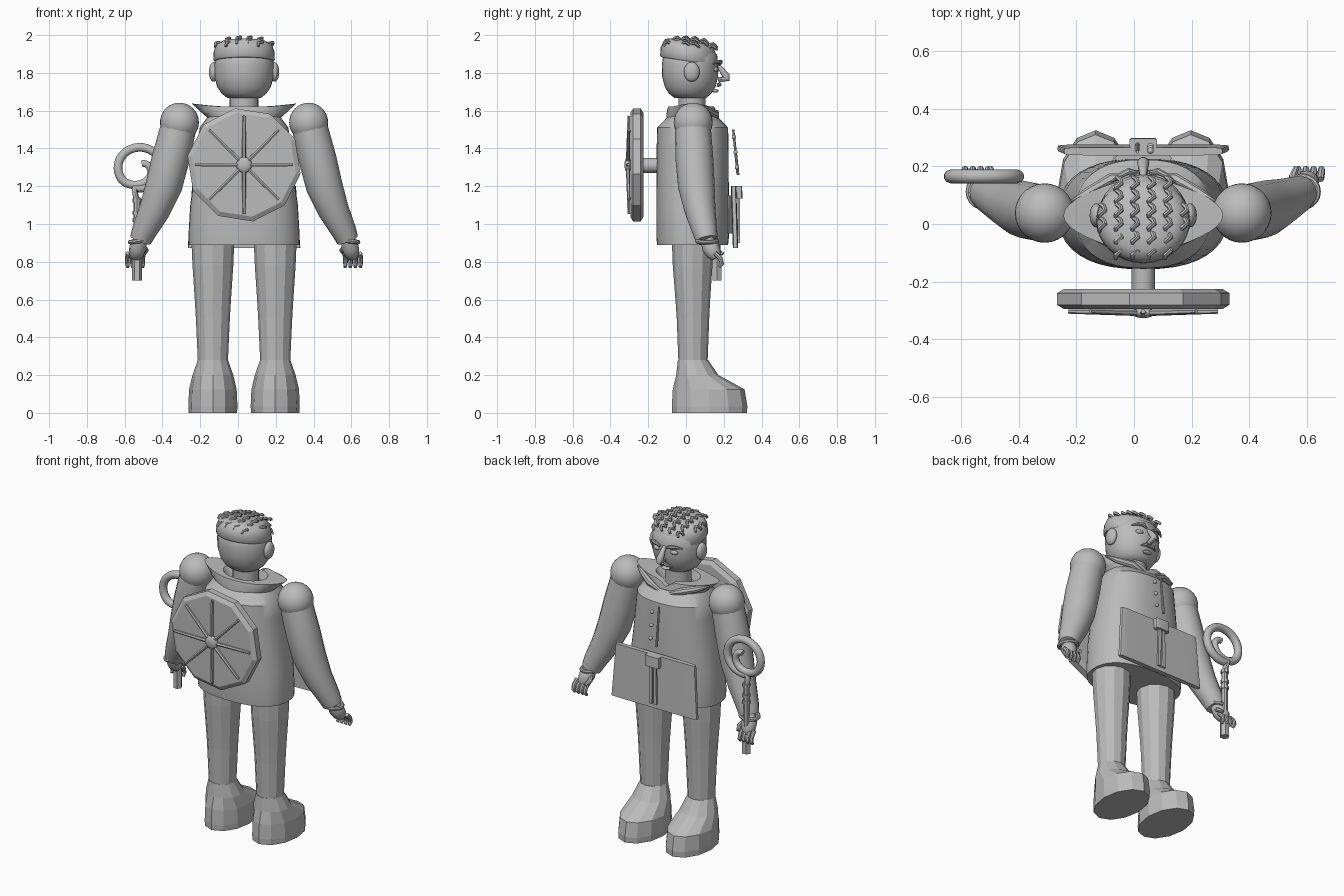
import bpy, bmesh, math
from mathutils import Vector

if "Cube" in bpy.data.objects:
    bpy.data.objects.remove(bpy.data.objects["Cube"])

CX = 0.032          # body centre line
GREY = bpy.data.materials.new("plain_grey")
GREY.diffuse_color = (0.5, 0.5, 0.5, 1)
GREY.use_nodes = True
GREY.node_tree.nodes["Principled BSDF"].inputs["Base Color"].default_value = GREY.diffuse_color


def finish(name, me, smooth=35):
    me.materials.clear()
    me.materials.append(GREY)
    if smooth:
        me.shade_smooth()
        me.set_sharp_from_angle(angle=math.radians(smooth))
    ob = bpy.data.objects.new(name, me)
    bpy.context.collection.objects.link(ob)
    return ob


def spow(v, e):
    return math.copysign(abs(v) ** e, v)


def loft(name, rings, n=32, p=2.0, smooth=35, tilt=0.0, turn=0.0, closed=False):
    """Skin stacked rings (cx, cy, z, rx, ry); p above 2 squares the section."""
    bm = bmesh.new()
    loops = []
    for cx, cy, z, rx, ry in rings:
        loop = []
        for i in range(n):
            a = 2 * math.pi * i / n + turn
            y = ry * spow(math.sin(a), 2 / p)
            loop.append(bm.verts.new((cx + rx * spow(math.cos(a), 2 / p), cy + y, z + tilt * y)))
        loops.append(loop)
    pairs = list(zip(loops, loops[1:]))
    if closed:
        pairs.append((loops[-1], loops[0]))
    for a, b in pairs:
        for i in range(n):
            j = (i + 1) % n
            bm.faces.new((a[i], a[j], b[j], b[i]))
    if not closed:
        bm.faces.new(loops[0])
        bm.faces.new(loops[-1])
    bmesh.ops.recalc_face_normals(bm, faces=bm.faces)
    me = bpy.data.meshes.new(name)
    bm.to_mesh(me)
    bm.free()
    return finish(name, me, smooth)


def tube(name, pts, res=3, cyclic=False, smooth=40):
    """Swept round tube through points (x, y, z, radius)."""
    cu = bpy.data.curves.new(name, 'CURVE')
    cu.dimensions = '3D'
    cu.bevel_depth = 1.0
    cu.bevel_resolution = res
    cu.use_fill_caps = True
    sp = cu.splines.new('POLY')
    sp.points.add(len(pts) - 1)
    for q, (x, y, z, r) in zip(sp.points, pts):
        q.co = (x, y, z, 1)
        q.radius = r
    sp.use_cyclic_u = cyclic
    tmp = bpy.data.objects.new(name + "_path", cu)
    bpy.context.collection.objects.link(tmp)
    dg = bpy.context.evaluated_depsgraph_get()
    me = bpy.data.meshes.new_from_object(tmp.evaluated_get(dg))
    bpy.data.objects.remove(tmp)
    return finish(name, me, smooth)


def ball(name, loc, size, seg=20):
    bm = bmesh.new()
    bmesh.ops.create_uvsphere(bm, u_segments=seg, v_segments=seg // 2 + 2, radius=1)
    for v in bm.verts:
        v.co = Vector(loc) + Vector([c * s for c, s in zip(v.co, size)])
    me = bpy.data.meshes.new(name)
    bm.to_mesh(me)
    bm.free()
    return finish(name, me, 60)


# Torso, neck and head
loft("coat", [(CX, .035, .89, .293, .188), (CX, .035, .93, .295, .192), (CX, .035, 1.1, .285, .192),
              (CX, .035, 1.28, .26, .191), (CX, .035, 1.42, .245, .19), (CX, .035, 1.51, .235, .188),
              (CX, .035, 1.57, .19, .13)], n=40, p=2.4)
loft("neck", [(CX, .032, 1.55, .076, .072), (CX, .032, 1.70, .076, .072)], n=24)
loft("head", [(CX, .022, 1.668, .09, .085), (CX, .022, 1.69, .118, .112), (CX, .022, 1.725, .142, .134),
              (CX, .022, 1.78, .157, .148), (CX, .022, 1.84, .158, .15), (CX, .022, 1.90, .15, .142),
              (CX, .022, 1.93, .12, .11)], smooth=50)
loft("hair_cap", [(CX, .012, 1.862, .157, .144), (CX, .012, 1.87, .163, .149), (CX, .012, 1.915, .16, .146),
                  (CX, .015, 1.948, .148, .134), (CX, .015, 1.966, .115, .105), (CX, .015, 1.974, .06, .055)],
     smooth=50, tilt=-.15)

# Wavy curls in rows over the crown
for col in range(6):
    for row in range(6):
        x0, y0 = (col - 2.5) * .057, -.115 + row * .047
        d2 = x0 * x0 + (y0 + .005) ** 2
        if d2 > .152 ** 2:
            continue
        z0 = 1.98 - 1.7 * max(0, d2 - .004) - .12 * max(0, y0)
        tube("curl", [(CX + x0 - .01, y0 - .004, z0 - .012, .008), (CX + x0 - .008, y0 + .008, z0 + .006, .009),
                      (CX + x0 + .010, y0 + .022, z0 + .01, .009), (CX + x0 + .006, y0 + .034, z0, .009),
                      (CX + x0 - .008, y0 + .044, z0 - .01, .007)], res=1)

# Nose and mouth
tube("nose", [(CX, .155, 1.85, .010), (CX, .178, 1.83, .013), (CX, .212, 1.785, .021),
              (CX, .215, 1.77, .021), (CX, .17, 1.762, .014)])
ball("lower_lip", (CX, .155, 1.705, ), (.03, .018, .010), 12)

# Collar: flaring ring that rises to points at the sides
collar = loft("collar", [(CX, .03, 1.555, .185, .135), (CX, .03, 1.59, .225, .132), (CX, .03, 1.622, .225, .125),
                         (CX, .03, 1.622, .14, .095), (CX, .03, 1.57, .1, .08)], n=40, closed=True)
for v in collar.data.vertices:
    dx, dy = v.co.x - CX, v.co.y - .03
    if abs(dx) > .12:
        k = (abs(dx) - .12) / .105
        if v.co.z > 1.6:
            v.co.x += math.copysign(.052 * k * k, dx)
            v.co.z += .016 * k * k
    if abs(dx) < .05 and dy > .06:      # open dip at the throat
        v.co.z -= .035 * (1 - abs(dx) / .05)

for s, side in ((-1, "left"), (1, "right")):
    def X(d):
        return CX + s * d

    # Lapel
    tube(side + "_lapel", [(X(.03), .165, 1.555, .010), (X(.11), .155, 1.585, .022),
                           (X(.19), .11, 1.605, .018), (X(.25), .08, 1.625, .004)], res=2)

    # Face
    ball(side + "_ear", (X(.162), .03, 1.805), (.024, .042, .052))
    tube(side + "_eyebrow", [(X(.022), .178, 1.845, .006), (X(.05), .183, 1.858, .012),
                             (X(.08), .168, 1.858, .010), (X(.112), .145, 1.848, .003)], res=2)
    ball(side + "_eye", (X(.056), .155, 1.818), (.028, .016, .014), 12)
    tube(side + "_moustache", [(X(0), .172, 1.738, .009), (X(.025), .178, 1.738, .011),
                               (X(.055), .165, 1.728, .003)], res=2)

    # Sleeve, shoulder cap, cuff
    tube(side + "_sleeve", [(X(.335), .038, 1.56, .09), (X(.355), .038, 1.48, .096), (X(.39), .045, 1.34, .1),
                            (X(.425), .055, 1.2, .097), (X(.475), .075, 1.07, .082),
                            (X(.53), .1, .96, .066), (X(.548), .11, .915, .058)], res=6, smooth=50)
    ball(side + "_shoulder", (X(.342), .038, 1.538), (.103, .103, .104), 28)
    ring = [(X(.552) + .052 * math.cos(a), .112 + .052 * math.sin(a), .91 - s * .006 * math.cos(a), .012)
            for a in [2 * math.pi * i / 20 for i in range(20)]]
    tube(side + "_cuff", ring, res=2, cyclic=True)

    # Hand with curled fingers and thumb
    tube(side + "_hand", [(X(.552), .112, .915, .036), (X(.562), .13, .875, .046),
                          (X(.57), .15, .84, .04), (X(.572), .16, .82, .025)], res=4, smooth=60)
    for k in range(4):
        d = .533 + k * .027
        tube(side + "_finger", [(X(d), .155, .845, .013), (X(d + .004), .182, .818, .013),
                                (X(d + .004), .19, .79, .012), (X(d + .002), .175, .772, .009)], res=2)
    tube(side + "_thumb", [(X(.535), .13, .88, .014), (X(.518), .165, .86, .014), (X(.53), .195, .84, .010)], res=2)

    # Leg and boot, faceted
    lx = X(.165)
    loft(side + "_leg", [(lx, .035, .92, .114, .11), (lx, .035, .78, .108, .105), (lx, .036, .6, .096, .092),
                         (lx, .037, .5, .09, .086), (lx, .037, .26, .079, .077)], n=12, smooth=0)
    loft(side + "_boot", [(lx, .125, 0, .128, .198), (lx, .125, .035, .13, .2), (lx, .12, .125, .126, .19),
                          (lx, .06, .2, .108, .112), (lx, .037, .28, .08, .08)], n=12, smooth=0)

    # Hanging strap ends below the buckle
    loft(side + "_strap", [(X(.016), .28, .9, .012, .007), (X(.014), .28, 1.16, .011, .007)], n=8, p=4)

# Front apron pouch, buckle, coat fastening
loft("apron_pouch", [(CX, .262, .872, .298, .014), (CX, .252, 1.2, .275, .014)], n=24, p=7)
loft("buckle", [(CX, .282, 1.135, .048, .017), (CX, .28, 1.2, .048, .017)], n=16, p=6)
tube("coat_fastening", [(CX - .02, .25, 1.5, .006), (CX - .02, .275, 1.26, .008)], res=2)
for z in (1.3, 1.38, 1.46):
    ball("button", (CX + .025, .262 - (z - 1.38) * .1, z), (.012, .012, .012), 10)
loft("pouch_mount", [(CX, .228, .95, .1, .025), (CX, .228, 1.15, .1, .025)], n=12)

# Shield on the back: chamfered polygon slab
shield = loft("shield", [(0, 0, -.295, .278, .278), (0, 0, -.28, .303, .303), (0, 0, -.24, .303, .303),
                         (0, 0, -.225, .278, .278)], n=10, smooth=0, turn=math.radians(9))
for v in shield.data.vertices:
    x, z, y = v.co
    v.co = (CX - x, y, 1.313 + z)
shield.data.update()
bm = bmesh.new()
bm.from_mesh(shield.data)
bmesh.ops.recalc_face_normals(bm, faces=bm.faces)
bm.to_mesh(shield.data)
bm.free()
tube("shield_post", [(CX, -.23, 1.31, .04), (CX, -.12, 1.31, .04)], res=4)
ball("shield_boss", (CX, -.308, 1.313), (.042, .018, .042))
for i in range(8):
    c, n = math.cos(i * math.pi / 4), math.sin(i * math.pi / 4)
    tube("spoke", [(CX + .02 * c, -.308, 1.313 + .02 * n, .011),
                   (CX + .26 * c, -.303, 1.313 + .26 * n, .008)], res=1)

# Crook staff held in the left hand
SX, SY = -.535, .165
tube("staff_grip", [(SX, SY, .70, .027), (SX, SY, .82, .027)], res=1)
tube("staff_shaft", [(SX, SY, .80, .018), (SX, SY, 1.14, .018)], res=2)
for z in (1.02, 1.06, 1.125):
    tube("staff_band", [(SX, SY, z - .01, .024), (SX, SY, z + .01, .024)], res=2)
hook = [(SX, SY, 1.12, .018)]
for i in range(49):
    t = i / 48
    a = math.radians(-105 + 530 * t)
    r = .108 if t < .62 else .108 - .085 * (t - .62) / .38
    hook.append((-.52 + 1.07 * r * math.cos(a), SY, 1.298 + r * math.sin(a), .024 - .006 * max(0, t - .6) / .4))
tube("staff_crook", hook, res=3)
